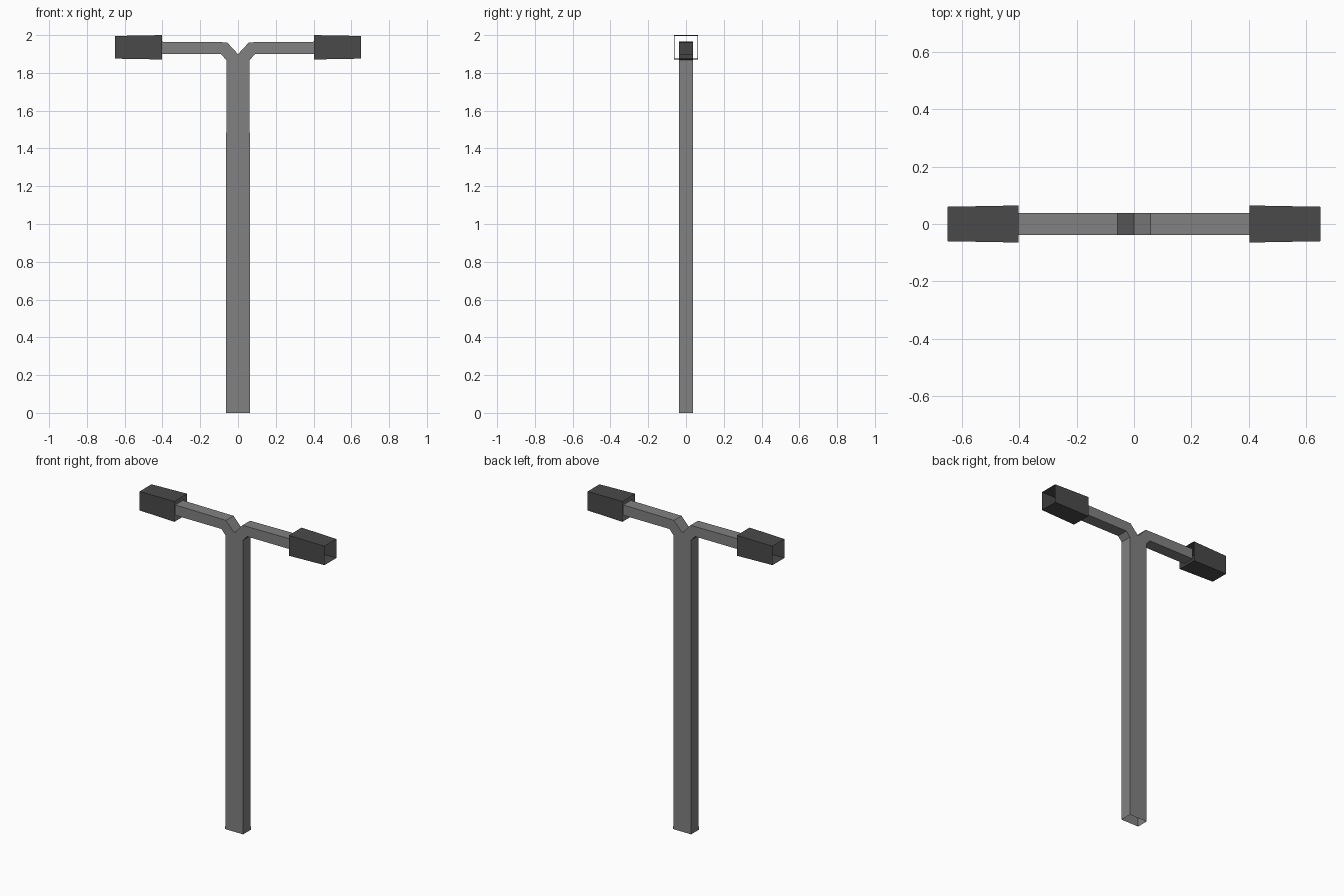
import bpy

if "Cube" in bpy.data.objects:
    bpy.data.objects.remove(bpy.data.objects["Cube"])


def add_mesh(name, verts, faces, grey):
    mesh = bpy.data.meshes.new(name)
    mesh.from_pydata(verts, [], faces)
    mesh.update()
    mesh.materials.append(grey)
    obj = bpy.data.objects.new(name, mesh)
    bpy.context.collection.objects.link(obj)
    return obj


def add_grey(name, value):
    mat = bpy.data.materials.new(name)
    mat.diffuse_color = (value, value, value, 1)
    mat.use_nodes = True
    mat.node_tree.nodes["Principled BSDF"].inputs["Base Color"].default_value = mat.diffuse_color
    return mat


mid_grey = add_grey("mid_grey", 0.22)
dark_grey = add_grey("dark_grey", 0.068)

# Forked post: one mirrored outline, hollow with open foot and arm ends
DEPTH = 0.038
right = [(0.063, 0), (0.062, 1.868), (0.09, 1.899), (0.415, 1.899),
         (0.415, 1.965), (0.058, 1.962)]
outline = right + [(0, 1.899)] + [(-x, z) for x, z in reversed(right)]
n = len(outline)
verts = [(x, y, z) for y in (-DEPTH, DEPTH) for x, z in outline]
open_edges = {3, n - 5, n - 1}
faces = [tuple(range(n)), tuple(reversed(range(n, 2 * n)))]
for i in range(n):
    if i not in open_edges:
        j = (i + 1) % n
        faces.append((j, i, i + n, j + n))
add_mesh("forked_post", verts, faces, mid_grey)

# Lamp shades: slightly tapered square tubes, open at both ends
CENTRE_Z = 1.9355
for name, side in (("left_lamp", -1), ("right_lamp", 1)):
    verts = [(side * x, a * r, CENTRE_Z + b * r)
             for x, r in ((0.402, 0.0645), (0.65, 0.06))
             for a, b in ((-1, -1), (1, -1), (1, 1), (-1, 1))]
    faces = []
    for i in range(4):
        j = (i + 1) % 4
        quad = (i, i + 4, j + 4, j)
        faces.append(quad[::-1] if side > 0 else quad)
    add_mesh(name, verts, faces, dark_grey)
